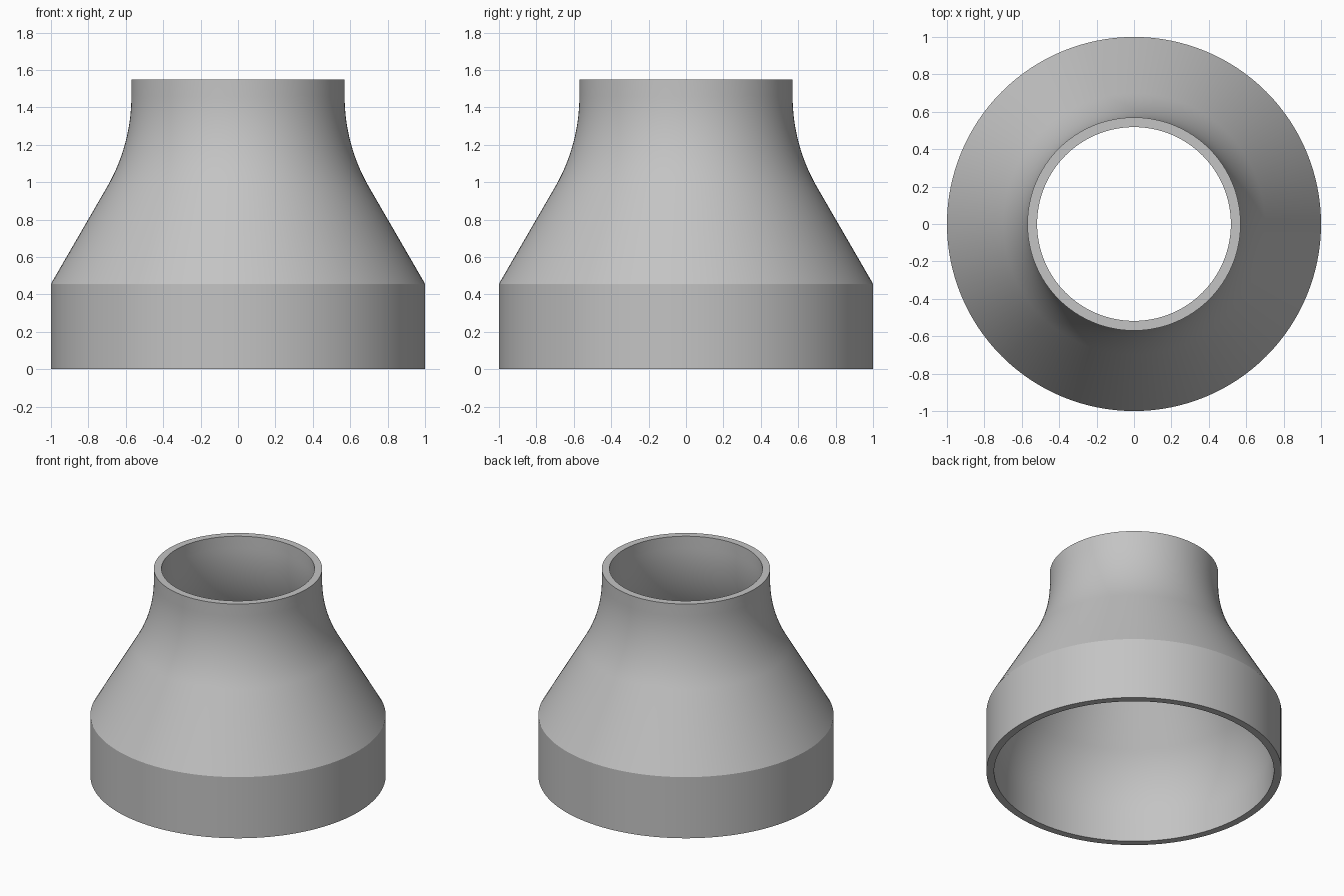
import bpy, bmesh, math

cube = bpy.data.objects.get("Cube")
if cube:
    bpy.data.objects.remove(cube, do_unlink=True)

SEGMENTS = 128
SLOPE = math.radians(30)    # cone angle from the vertical


def arc(cx, cz, r, a0, a1, n=14):
    """Points on an arc in the radius/height plane."""
    return [(cx + r * math.cos(a0 + (a1 - a0) * i / n),
             cz + r * math.sin(a0 + (a1 - a0) * i / n)) for i in range(n + 1)]


# Outer wall: straight collar, cone, concave sweep into the neck
R_NECK, R_SWEEP, Z_SWEEP, TOP = 0.57, 0.97, 1.46, 1.55
outer = [(1.0, 0.0), (1.0, 0.457)]
outer += arc(R_NECK + R_SWEEP, Z_SWEEP, R_SWEEP, math.pi + SLOPE, math.pi)
outer += [(R_NECK, TOP)]

# Inner wall: same path one wall thickness inside, with a rounded lower bend
WALL, R_BEND = 0.052, 0.9
inner = [(R_NECK - WALL, TOP)]
inner += arc(R_NECK + R_SWEEP, Z_SWEEP, R_SWEEP + WALL, math.pi, math.pi + SLOPE)
inner += arc(1.0 - WALL - R_BEND, 0.20, R_BEND, SLOPE, 0)
inner += [(1.0 - WALL, 0.0)]

# Spin the closed profile around the vertical axis
bm = bmesh.new()
profile = [bm.verts.new((r, 0, z)) for r, z in outer + inner]
edges = [bm.edges.new((a, b)) for a, b in zip(profile, profile[1:] + profile[:1])]
bmesh.ops.spin(bm, geom=profile + edges, cent=(0, 0, 0), axis=(0, 0, 1),
               angle=2 * math.pi, steps=SEGMENTS, use_merge=False)
bmesh.ops.remove_doubles(bm, verts=bm.verts, dist=0.0001)
bmesh.ops.recalc_face_normals(bm, faces=bm.faces)
mesh = bpy.data.meshes.new("pipe_reducer")
bm.to_mesh(mesh)
bm.free()

reducer = bpy.data.objects.new("pipe_reducer", mesh)
bpy.context.collection.objects.link(reducer)

# Plain grey material
grey = bpy.data.materials.new("plain grey")
grey.use_nodes = True
colour = (0.55, 0.55, 0.55, 1)
grey.diffuse_color = colour
grey.node_tree.nodes["Principled BSDF"].inputs["Base Color"].default_value = colour
mesh.materials.append(grey)

# Smooth walls with crisp collar and rim edges
bpy.ops.object.select_all(action='DESELECT')
reducer.select_set(True)
bpy.context.view_layer.objects.active = reducer
bpy.ops.object.shade_smooth_by_angle(angle=math.radians(20))
